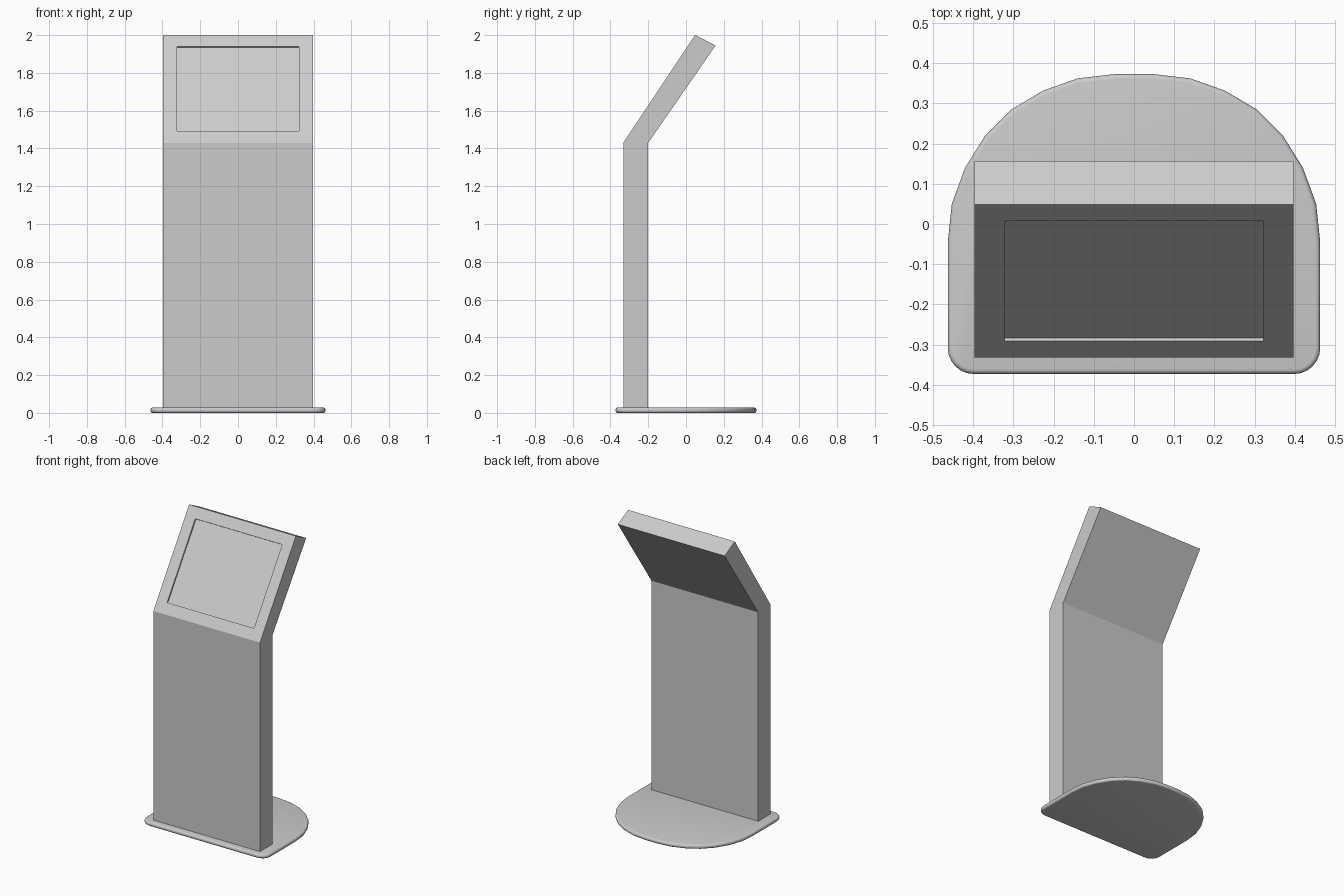
import bpy, bmesh, math
from mathutils import Vector

if "Cube" in bpy.data.objects:
    bpy.data.objects.remove(bpy.data.objects["Cube"])

GREY = (0.6, 0.6, 0.6, 1)
grey = bpy.data.materials.new("light grey")
grey.use_nodes = True
grey.diffuse_color = GREY
grey.node_tree.nodes["Principled BSDF"].inputs["Base Color"].default_value = GREY


def extrude_outline(points, offset):
    """Closed solid swept from a planar outline."""
    bm = bmesh.new()
    face = bm.faces.new([bm.verts.new(p) for p in points])
    out = bmesh.ops.extrude_face_region(bm, geom=[face])
    moved = [v for v in out["geom"] if isinstance(v, bmesh.types.BMVert)]
    bmesh.ops.translate(bm, verts=moved, vec=offset)
    bmesh.ops.recalc_face_normals(bm, faces=bm.faces)
    return bm


def finish(bm, name):
    mesh = bpy.data.meshes.new(name)
    bm.to_mesh(mesh)
    bm.free()
    mesh.materials.append(grey)
    obj = bpy.data.objects.new(name, mesh)
    bpy.context.collection.objects.link(obj)
    return obj


# Kiosk body: upright slab with a tilted head
BASE_TOP, HALF_WIDTH = 0.028, 0.396
profile = [(-0.332, BASE_TOP), (-0.332, 1.43), (0.048, 2.0),
           (0.157, 1.945), (-0.2, 1.43), (-0.2, BASE_TOP)]
body = extrude_outline([(-HALF_WIDTH, y, z) for y, z in profile],
                       (2 * HALF_WIDTH, 0, 0))

# Shallow screen recess in the tilted front face
body.normal_update()
tilt = Vector((0, -0.83, 0.55))
screen = max(body.faces, key=lambda f: f.normal.dot(tilt))
bmesh.ops.inset_individual(body, faces=[screen], thickness=0.104)
bmesh.ops.inset_individual(body, faces=[screen], thickness=0, depth=-0.01)
finish(body, "kiosk_body")

# Foot plate: rounded front corners, wide curved back
CORNER = 0.065
half = [(0.398 + CORNER * math.cos(a), -0.308 + CORNER * math.sin(a))
        for a in (math.radians(-90 + 15 * i) for i in range(7))]
half += [(0.463, -0.045), (0.453, 0.05), (0.42, 0.14), (0.37, 0.22),
         (0.305, 0.285), (0.225, 0.332), (0.14, 0.362), (0.045, 0.373)]
outline = half + [(-x, y) for x, y in reversed(half)]
plate = extrude_outline([(x, y, 0) for x, y in outline], (0, 0, BASE_TOP))
rims = [e for e in plate.edges
        if abs(e.verts[0].co.z - e.verts[1].co.z) < 0.001]
bmesh.ops.bevel(plate, geom=rims, offset=0.012, segments=4, profile=0.5,
                affect='EDGES')
foot = finish(plate, "foot_plate")
bpy.context.view_layer.objects.active = foot
foot.select_set(True)
bpy.ops.object.shade_smooth_by_angle(angle=math.radians(35))
